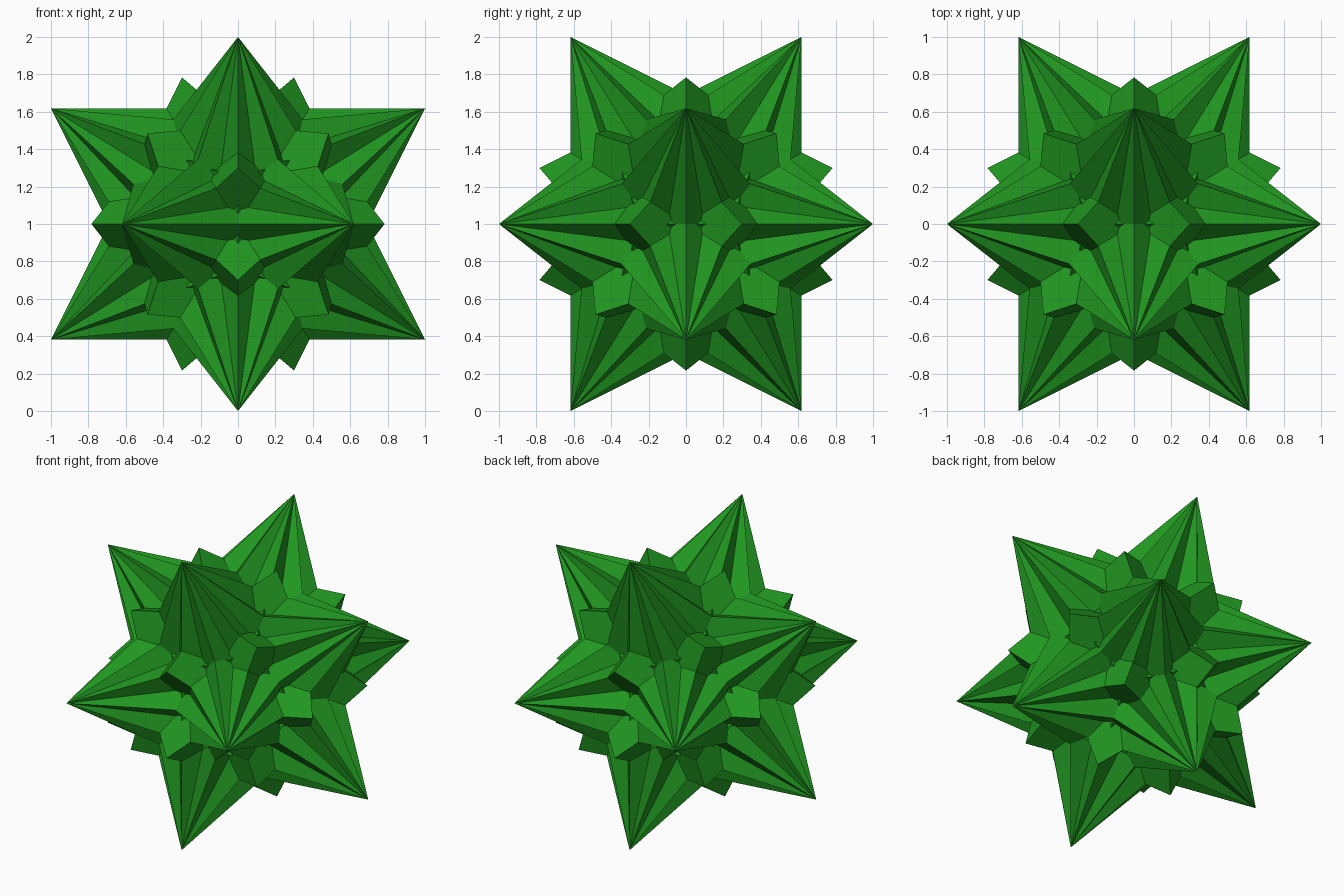
import bpy, bmesh
from math import sqrt
from mathutils import Vector

if "Cube" in bpy.data.objects:
    bpy.data.objects.remove(bpy.data.objects["Cube"])

PHI = (1 + sqrt(5)) / 2
G = 1 / PHI
CENTRE = Vector((0, 0, 1))


def cyclic(a, b, c):
    """The three cyclic placements of a coordinate triple."""
    return [Vector((a, b, c)), Vector((c, a, b)), Vector((b, c, a))]


# Long spike tips: corners of an icosahedron
tips = [v for s in (1, -1) for t in (1, -1) for v in cyclic(s, 0, t * G)]

# Short point directions: corners of a dodecahedron
axes = [Vector((x, y, z)) for x in (1, -1) for y in (1, -1) for z in (1, -1)]
axes += [v for s in (1, -1) for t in (1, -1) for v in cyclic(s * G, 0, t * PHI)]
axes = [a.normalized() for a in axes]
POINT_RADIUS = 0.8388

# Each short point is the apex of a steep three-sided pyramid whose base
# corners are three spike tips just beyond the centre; the pyramids interlock
bm = bmesh.new()
tip_verts = [bm.verts.new(t + CENTRE) for t in tips]
for axis in axes:
    apex = bm.verts.new(axis * POINT_RADIUS + CENTRE)
    base = [v for v, t in zip(tip_verts, tips) if -0.3 < t.dot(axis) < -0.1]
    for i in range(3):
        face = bm.faces.new((apex, base[i], base[(i + 1) % 3]))
        face.normal_update()
        if face.normal.dot(apex.co - CENTRE) < 0:
            face.normal_flip()

mesh = bpy.data.meshes.new("spiked_star")
bm.to_mesh(mesh)
bm.free()
star = bpy.data.objects.new("spiked_star", mesh)
bpy.context.collection.objects.link(star)

# Deep green finish
green = bpy.data.materials.new("green")
green.diffuse_color = (0.0145, 0.3, 0.0145, 1)
green.use_nodes = True
green.node_tree.nodes["Principled BSDF"].inputs["Base Color"].default_value = green.diffuse_color
mesh.materials.append(green)
